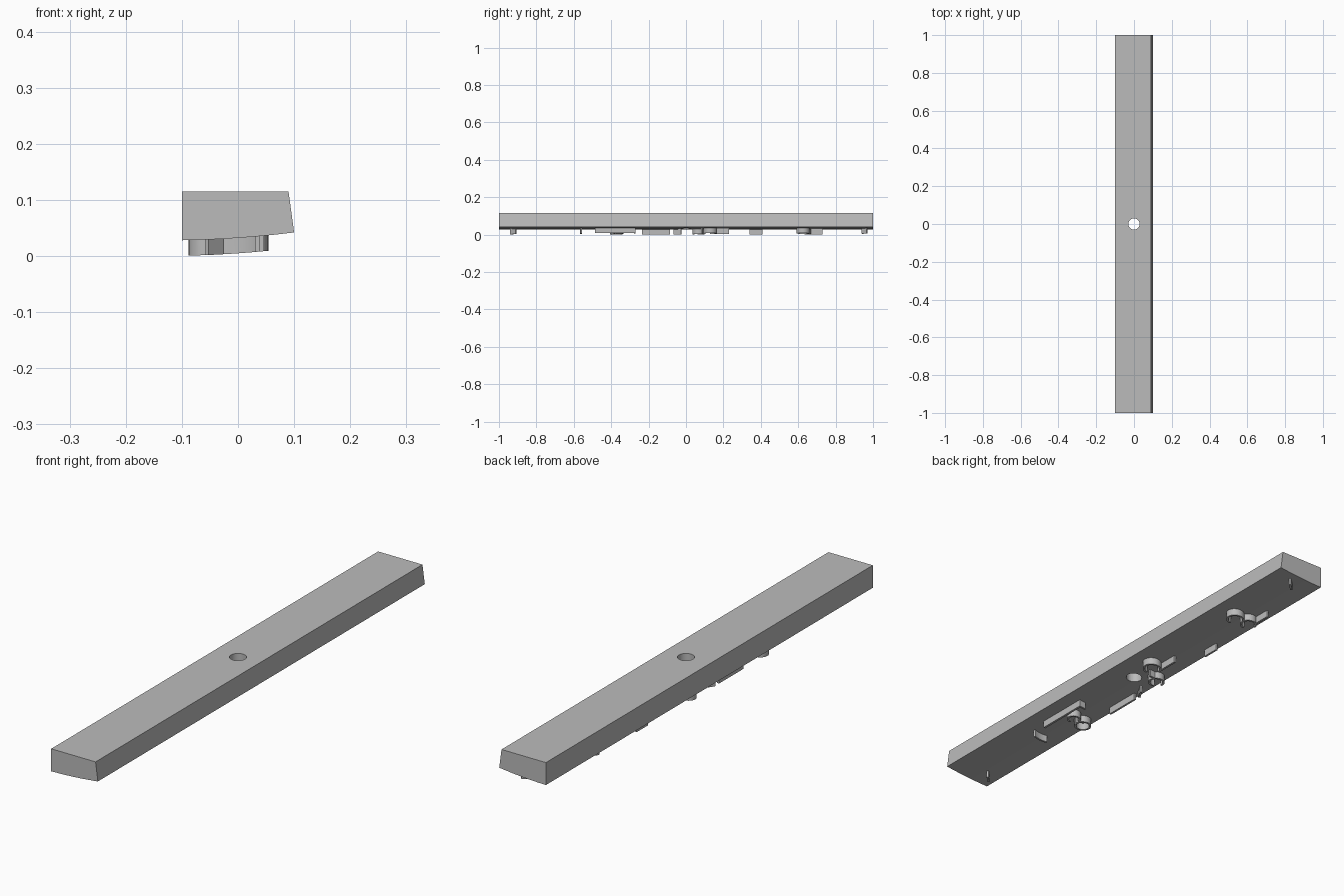
import bpy, bmesh, math
from mathutils import Vector

if "Cube" in bpy.data.objects:
    bpy.data.objects.remove(bpy.data.objects["Cube"])

# One plain grey for everything
grey = bpy.data.materials.new("plain grey")
grey.use_nodes = True
colour = (0.5, 0.5, 0.5, 1)
grey.diffuse_color = colour
grey.node_tree.nodes["Principled BSDF"].inputs["Base Color"].default_value = colour

DEPTH = 0.0275   # how far the ribs stand out of the underside
WALL = 0.008     # rib thickness


def underside(x):
    """Height of the bowed underside at x."""
    t = (x + 0.1) / 0.2
    return 0.028 + 0.003 * t + 0.011 * t * t


def make_object(name, bm):
    bmesh.ops.recalc_face_normals(bm, faces=bm.faces[:])
    mesh = bpy.data.meshes.new(name)
    bm.to_mesh(mesh)
    bm.free()
    mesh.materials.append(grey)
    obj = bpy.data.objects.new(name, mesh)
    bpy.context.collection.objects.link(obj)
    return obj


def smooth(obj):
    bpy.ops.object.select_all(action="DESELECT")
    obj.select_set(True)
    bpy.context.view_layer.objects.active = obj
    bpy.ops.object.shade_smooth_by_angle(angle=math.radians(30))


def make_bar():
    """Long bar: cross-section with bowed underside, extruded along y."""
    steps = 12
    section = [(-0.1 + 0.2 * i / steps, underside(-0.1 + 0.2 * i / steps)) for i in range(steps + 1)]
    section += [(0.09, 0.115), (-0.1, 0.115)]
    bm = bmesh.new()
    face = bm.faces.new([bm.verts.new((x, -1, z)) for x, z in section])
    out = bmesh.ops.extrude_face_region(bm, geom=[face])
    moved = [v for v in out["geom"] if isinstance(v, bmesh.types.BMVert)]
    bmesh.ops.translate(bm, verts=moved, vec=(0, 2, 0))
    return make_object("bar", bm)


def drill(bar):
    """Round hole through the middle."""
    bm = bmesh.new()
    bmesh.ops.create_cone(bm, cap_ends=True, segments=32, radius1=0.03, radius2=0.03, depth=0.5)
    cutter = make_object("hole_cutter", bm)
    cutter.hide_render = True
    mod = bar.modifiers.new("hole", "BOOLEAN")
    mod.operation = "DIFFERENCE"
    mod.solver = "EXACT"
    mod.object = cutter
    bpy.context.view_layer.objects.active = bar
    bpy.ops.object.modifier_apply(modifier=mod.name)
    bpy.data.objects.remove(cutter)


def make_rib(name, path):
    """Thin wall following a path, hanging from the underside."""
    points = [Vector(p) for p in path]
    bm = bmesh.new()
    rings = []
    for i, p in enumerate(points):
        along = (points[min(i + 1, len(points) - 1)] - points[max(i - 1, 0)]).normalized()
        side = Vector((-along.y, along.x)) * WALL / 2
        a, b = p + side, p - side
        rings.append([bm.verts.new((q.x, q.y, underside(q.x) + dz))
                      for q, dz in ((a, 0.004), (b, 0.004), (b, -DEPTH), (a, -DEPTH))])
    for r, s in zip(rings, rings[1:]):
        for k in range(4):
            n = (k + 1) % 4
            bm.faces.new((r[k], r[n], s[n], s[k]))
    bm.faces.new(rings[0])
    bm.faces.new(rings[-1])
    smooth(make_object(name, bm))


def arc(x, y, radius, start, sweep, steps=24):
    return [(x + radius * math.cos(math.radians(start + sweep * i / steps)),
             y + radius * math.sin(math.radians(start + sweep * i / steps)))
            for i in range(steps + 1)]


bar = make_bar()
drill(bar)
smooth(bar)

# Straight ribs along the bar: x, y from, y to
for i, (x, y0, y1) in enumerate([(-0.06, 0.65, 0.73), (-0.072, 0.34, 0.41), (-0.013, 0.14, 0.23),
                                 (-0.077, -0.235, -0.086), (0.042, -0.487, -0.27)]):
    make_rib(f"long_rib_{i + 1}", [(x, y0), (x, y1)])

# Short ribs across the bar: start and end
for i, path in enumerate([[(0.0, 0.942), (0.028, 0.968)], [(-0.055, -0.937), (-0.028, -0.91)],
                          [(-0.08, -0.064), (-0.058, -0.026)], [(0.046, -0.274), (0.016, -0.274)],
                          [(-0.03, 0.085), (-0.008, 0.085)]]):
    make_rib(f"short_rib_{i + 1}", path)

# Curved ribs: centre, radius, start angle, sweep
for i, (x, y, r, start, sweep) in enumerate([
        (0.016, 0.626, 0.031, -90, 270), (-0.042, 0.635, 0.029, -90, 270),
        (0.018, 0.13, 0.032, -90, 270), (-0.056, 0.067, 0.028, -110, 300),
        (-0.055, -0.373, 0.029, 0, 350), (0.0, -0.36, 0.023, -90, 270),
        (0.0, -0.46, 0.104, -107, 34)]):
    make_rib(f"curved_rib_{i + 1}", arc(x, y, r, start, sweep))
